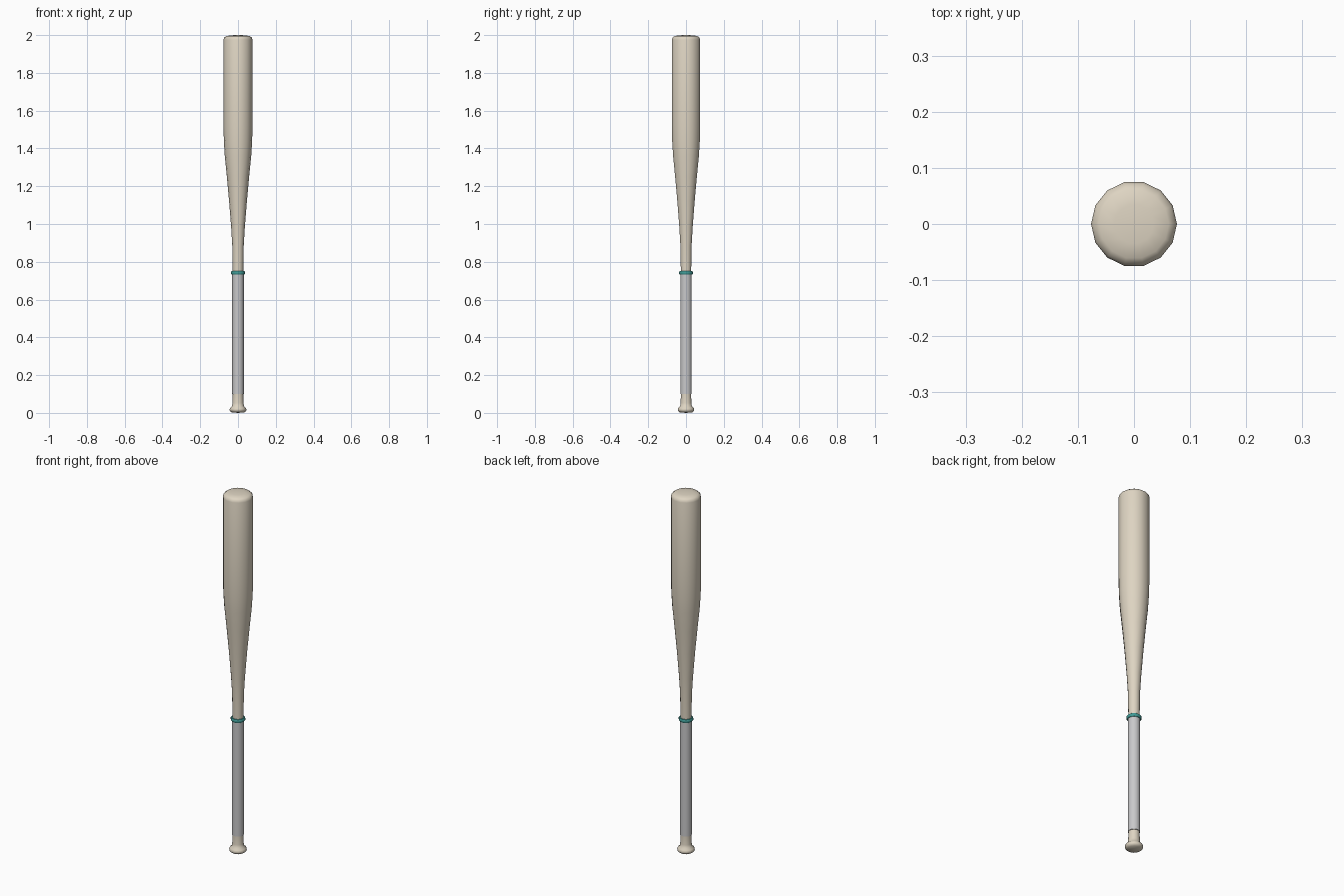
import bpy, bmesh, math

if "Cube" in bpy.data.objects:
    bpy.data.objects.remove(bpy.data.objects["Cube"])

SIDES = 14


def material(name, rgb):
    m = bpy.data.materials.new(name)
    m.diffuse_color = (*rgb, 1)
    m.use_nodes = True
    m.node_tree.nodes["Principled BSDF"].inputs["Base Color"].default_value = m.diffuse_color
    return m


WOOD = material("pale wood", (0.73, 0.66, 0.54))
TAPE = material("grey tape", (0.58, 0.58, 0.59))
TEAL = material("teal", (0.05, 0.32, 0.30))


def lathe(name, profile, mat, closed=False):
    """Revolve (radius, z) points, listed bottom to top on the outside, around z."""
    bm = bmesh.new()
    rings = []
    for r, z in profile:
        if r == 0:
            rings.append([bm.verts.new((0, 0, z))] * SIDES)
        else:
            rings.append([bm.verts.new((r * math.cos(math.tau * i / SIDES),
                                        r * math.sin(math.tau * i / SIDES), z))
                          for i in range(SIDES)])
    pairs = list(zip(rings, rings[1:]))
    if closed:
        pairs.append((rings[-1], rings[0]))
    for low, high in pairs:
        for i in range(SIDES):
            j = (i + 1) % SIDES
            corners = dict.fromkeys((low[i], low[j], high[j], high[i]))
            bm.faces.new(list(corners))
    bmesh.ops.recalc_face_normals(bm, faces=bm.faces)
    mesh = bpy.data.meshes.new(name)
    bm.to_mesh(mesh)
    bm.free()
    mesh.materials.append(mat)
    ob = bpy.data.objects.new(name, mesh)
    bpy.context.collection.objects.link(ob)
    bpy.ops.object.select_all(action='DESELECT')
    ob.select_set(True)
    bpy.context.view_layer.objects.active = ob
    bpy.ops.object.shade_smooth_by_angle(angle=math.radians(50))
    return ob


# Wooden body: knob, handle, taper, barrel and domed end
lathe("bat_body", [
    (0, 0), (0.034, 0.003), (0.043, 0.010), (0.045, 0.018), (0.041, 0.027),
    (0.032, 0.036), (0.029, 0.052), (0.028, 0.10), (0.028, 0.74),
    (0.030, 0.88), (0.036, 0.98), (0.047, 1.12), (0.059, 1.25),
    (0.070, 1.36), (0.075, 1.44), (0.0765, 1.52), (0.0765, 1.975),
    (0.073, 1.987), (0.062, 1.995), (0.035, 1.999), (0, 2.0)], WOOD)

# Tape sleeve around the handle
lathe("grip_tape", [(0.027, 0.10), (0.031, 0.10), (0.031, 0.735), (0.027, 0.735)],
      TAPE, closed=True)

# Coloured ring above the tape
lathe("grip_ring", [(0.027, 0.732), (0.034, 0.732), (0.037, 0.736),
                    (0.037, 0.746), (0.034, 0.750), (0.027, 0.750)],
      TEAL, closed=True)
